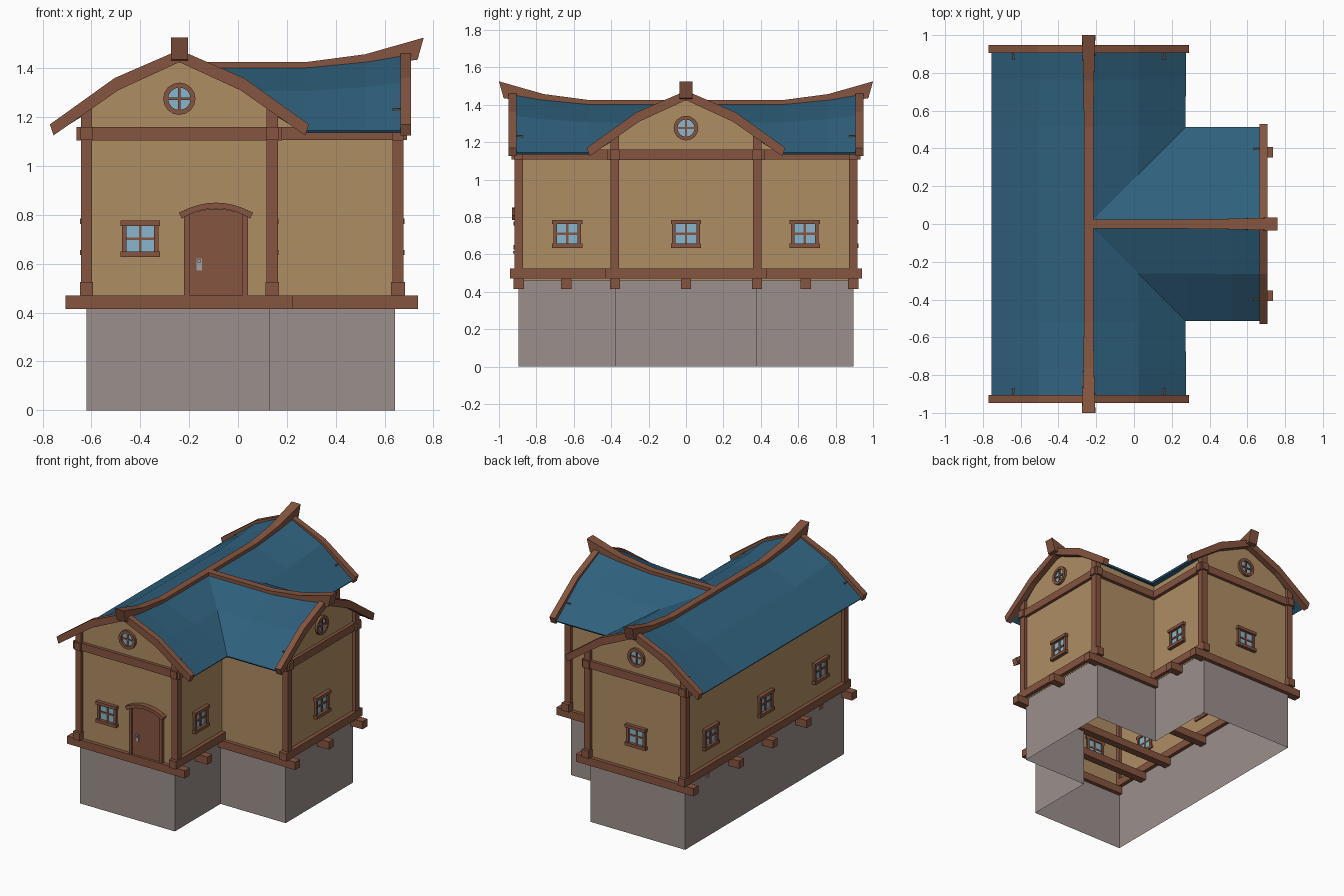
import bpy, bmesh, math
from mathutils import Matrix, Vector

if "Cube" in bpy.data.objects:
    bpy.data.objects.remove(bpy.data.objects["Cube"])


def material(name, rgb):
    m = bpy.data.materials.new(name)
    m.diffuse_color = (*rgb, 1)
    m.use_nodes = True
    m.node_tree.nodes["Principled BSDF"].inputs["Base Color"].default_value = m.diffuse_color
    return m


PLASTER = material("tan plaster", (0.43, 0.27, 0.127))
WOOD = material("brown wood", (0.235, 0.09, 0.05))
STONE = material("grey stone", (0.33, 0.28, 0.265))
TILE = material("blue roof", (0.028, 0.118, 0.205))
GLASS = material("light blue glass", (0.25, 0.47, 0.62))
METAL = material("grey metal", (0.35, 0.36, 0.37))


class Part:
    """Collects simple solids in a local frame: x = outward, y = sideways, z = up."""

    def __init__(self, name, mat, angle=0):
        self.name, self.mat, self.bm = name, mat, bmesh.new()
        self.m = Matrix.Translation((-0.24, 0, 0)) @ Matrix.Rotation(math.radians(angle), 4, 'Z')

    def face(self, pts):
        self.bm.faces.new([self.bm.verts.new(self.m @ Vector(p)) for p in pts])

    def loft(self, rings, closed=False):
        vs = [[self.bm.verts.new(self.m @ Vector(p)) for p in r] for r in rings]
        n = len(vs[0])
        pairs = list(zip(vs, vs[1:])) + ([(vs[-1], vs[0])] if closed else [])
        for a, b in pairs:
            for i in range(n):
                j = (i + 1) % n
                self.bm.faces.new((a[i], a[j], b[j], b[i]))
        if not closed:
            self.bm.faces.new(vs[0])
            self.bm.faces.new(vs[-1])

    def prism(self, prof, s0, s1):
        self.loft([[(s, d, z) for d, z in prof] for s in (s0, s1)])

    def box(self, s0, s1, d0, d1, z0, z1):
        self.prism([(d0, z0), (d1, z0), (d1, z1), (d0, z1)], s0, s1)

    def done(self, thickness=0):
        bmesh.ops.remove_doubles(self.bm, verts=self.bm.verts, dist=1e-5)
        bmesh.ops.recalc_face_normals(self.bm, faces=self.bm.faces)
        me = bpy.data.meshes.new(self.name)
        self.bm.to_mesh(me)
        self.bm.free()
        me.materials.append(self.mat)
        ob = bpy.data.objects.new(self.name, me)
        bpy.context.collection.objects.link(ob)
        if thickness:
            mod = ob.modifiers.new("thickness", 'SOLIDIFY')
            mod.thickness, mod.offset = thickness, 0
        return ob


ARMS = (("front", -90), ("back", 90), ("wing", 0))
W, L = 0.38, 0.895   # half width and reach of each arm

# T-shaped outline shared by foundation and walls
outline = [(-W, -L), (W, -L), (W, -W), (L, -W), (L, W), (W, W), (W, L), (-W, L)]


def shell(part, inset, z0, z1):
    pts = [(x - (inset if x > 0 else 0), y) for x, y in outline]
    for (x0, y0), (x1, y1) in zip(pts, pts[1:] + pts[:1]):
        part.face([(x0, y0, z0), (x1, y1, z0), (x1, y1, z1), (x0, y0, z1)])


p = Part("foundation", STONE)
shell(p, 0.012, 0, 0.47)
p.done()
p = Part("walls", PLASTER)
shell(p, 0, 0.46, 1.22)
for name, a in ARMS:
    p.m = Matrix.Translation((-0.24, 0, 0)) @ Matrix.Rotation(math.radians(a), 4, 'Z')
    p.face([(L, -W, 1.22), (L, W, 1.22), (L, 0.26, 1.325), (L, 0, 1.445), (L, -0.26, 1.325)])
p.done()

# Roof: sagging ridge, two-step slope, mitred at the valleys
STATIONS = ((0, 0), (0.52, 0), (0.76, 0.025), (0.92, 0.055))
SLOPE = ((0, 1.405, 1.0), (0.26, 1.30, 0.65), (0.51, 1.14, 0))
roof = Part("roof", TILE)
for name, a in ARMS:
    roof.m = Matrix.Translation((-0.24, 0, 0)) @ Matrix.Rotation(math.radians(a), 4, 'Z')
    for side in (-1, 1):
        mitre = name == "wing" or (name == "front") == (side > 0)
        for (d0, z0, k0), (d1, z1, k1) in zip(SLOPE, SLOPE[1:]):
            for (s0, r0), (s1, r1) in zip(STATIONS, STATIONS[1:]):
                a0, b0 = (max(s0, d0), max(s0, d1)) if mitre else (s0, s0)
                roof.face([(a0, side * d0, z0 + k0 * r0), (s1, side * d0, z0 + k0 * r1),
                           (s1, side * d1, z1 + k1 * r1), (b0, side * d1, z1 + k1 * r0)])
roof.done(0.014)

# Timber parts repeated on every arm
for name, a in ARMS:
    wing = name == "wing"
    # ridge beam, flaring upward at its end
    p = Part(name + "_ridge_beam", WOOD, a)
    rings = []
    for st, sb, zt, zb, w in ((-0.0, 0.0, 1.425, 1.39, 0.025), (0.517, 0.517, 1.425, 1.39, 0.025),
                              (0.76, 0.755, 1.457, 1.405, 0.028), (1.0, 0.975, 1.525, 1.435, 0.035)):
        rings.append([(sb, -w, zb), (sb, w, zb), (st, w, zt), (st, -w, zt)])
    p.loft(rings)
    p.done()
    # barge boards
    p = Part(name + "_barge_boards", WOOD, a)
    for k in (-1, 1):
        p.prism([(k * d, z) for d, z in ((0, 1.475), (0.265, 1.36), (0.53, 1.17),
                                         (0.515, 1.125), (0.25, 1.31), (0, 1.425))], 0.905, 0.948)
    p.done()
    # corner posts
    p = Part(name + "_corner_posts", WOOD, a)
    for k in (-W, W):
        p.box(L - 0.023, L + 0.023, k - 0.023, k + 0.023, 0.46, 1.235)
    p.done()
    # beams under the gable and eaves
    p = Part(name + "_top_plates", WOOD, a)
    p.box(L - 0.022, L + 0.022, -0.42, 0.42, 1.105, 1.16)
    for k in (-W, W):
        inner = W if wing or (name == "front") == (k > 0) else 0
        p.box(inner, 0.932, k - 0.025, k + 0.025, 1.107, 1.16)
    p.done()
    # sill beams
    p = Part(name + "_sills", WOOD, a)
    gz, sz, gd, se = (0.47, 0.415, 0.43, 0.977) if wing else (0.415, 0.47, 0.465, 0.94)
    p.box(L - 0.028, L + 0.028, -gd, gd, gz, gz + 0.055)
    for k in (-W, W):
        inner = -0.465 if wing else (W - 0.02 if (name == "front") == (k > 0) else 0)
        p.box(inner, se, k - 0.027, k + 0.027, sz, sz + 0.055)
    p.done()
    # round gable window
    z = 1.275
    circ = [(math.cos(t * math.pi / 8), math.sin(t * math.pi / 8)) for t in range(16)]
    p = Part(name + "_round_window_frame", WOOD, a)
    p.loft([[(s, r * c, z + r * q) for s, r in ((L - 0.01, 0.046), (L + 0.018, 0.046),
                                               (L + 0.018, 0.066), (L - 0.01, 0.066))]
            for c, q in circ], closed=True)
    p.box(L - 0.005, L + 0.012, -0.005, 0.005, z - 0.05, z + 0.05)
    p.box(L - 0.005, L + 0.012, -0.05, 0.05, z - 0.005, z + 0.005)
    p.done()
    p = Part(name + "_round_window_glass", GLASS, a)
    p.prism([(0.05 * c, z + 0.05 * q) for c, q in circ], L - 0.003, L + 0.005)
    p.done()

# Floor joists
p = Part("floor_joists", WOOD)
p.box(-0.465, 0.977, -0.027, 0.027, 0.415, 0.47)
for y in (-0.64, 0.64):
    p.box(-0.38, 0.465, y - 0.027, y + 0.027, 0.415, 0.47)
p.done()


def window(name, angle, s, d, z=0.71):
    p = Part(name + "_frame", WOOD, angle)
    for k in (-1, 1):
        p.box(s - 0.012, s + 0.018, d + k * 0.065 - 0.009, d + k * 0.065 + 0.009, z - 0.06, z + 0.06)
        p.box(s - 0.012, s + 0.026, d - 0.081, d + 0.081, z + k * 0.064 - 0.011, z + k * 0.064 + 0.011)
    p.box(s - 0.006, s + 0.011, d - 0.006, d + 0.006, z - 0.06, z + 0.06)
    p.box(s - 0.006, s + 0.011, d - 0.06, d + 0.06, z - 0.006, z + 0.006)
    p.done()
    p = Part(name + "_glass", GLASS, angle)
    p.box(s - 0.003, s + 0.005, d - 0.06, d + 0.06, z - 0.06, z + 0.06)
    p.done()


window("front_window", -90, L, -0.16, 0.702)
window("back_window", 90, L, 0)
window("wing_window", 0, L, 0)
for i, y in enumerate((-0.635, 0.635)):
    window("right_window_%d" % (i + 1), 0, W, y)
for i, y in enumerate((-0.62, 0, 0.62)):
    window("left_window_%d" % (i + 1), 180, W, y)

# Arched door
dc = 0.15


def arch(half, z_end, z_mid, n=8):
    return [(dc + half * (2 * i / n - 1), z_end + (z_mid - z_end) * (1 - (2 * i / n - 1) ** 2))
            for i in range(n + 1)]


p = Part("door_panel", WOOD, -90)
p.prism([(dc - 0.115, 0.46)] + arch(0.115, 0.80, 0.825) + [(dc + 0.115, 0.46)], L - 0.005, L + 0.01)
p.done()
p = Part("door_frame", WOOD, -90)
for k in (-1, 1):
    p.box(L - 0.005, L + 0.022, dc + k * 0.12 - 0.011, dc + k * 0.12 + 0.011, 0.46, 0.82)
p.prism(arch(0.152, 0.808, 0.85) + arch(0.14, 0.785, 0.827)[::-1], L - 0.005, L + 0.035)
p.done()
p = Part("door_handle", METAL, -90)
p.box(L + 0.005, L + 0.016, 0.07, 0.093, 0.572, 0.622)
p.box(L + 0.016, L + 0.03, 0.075, 0.088, 0.605, 0.617)
p.done()
